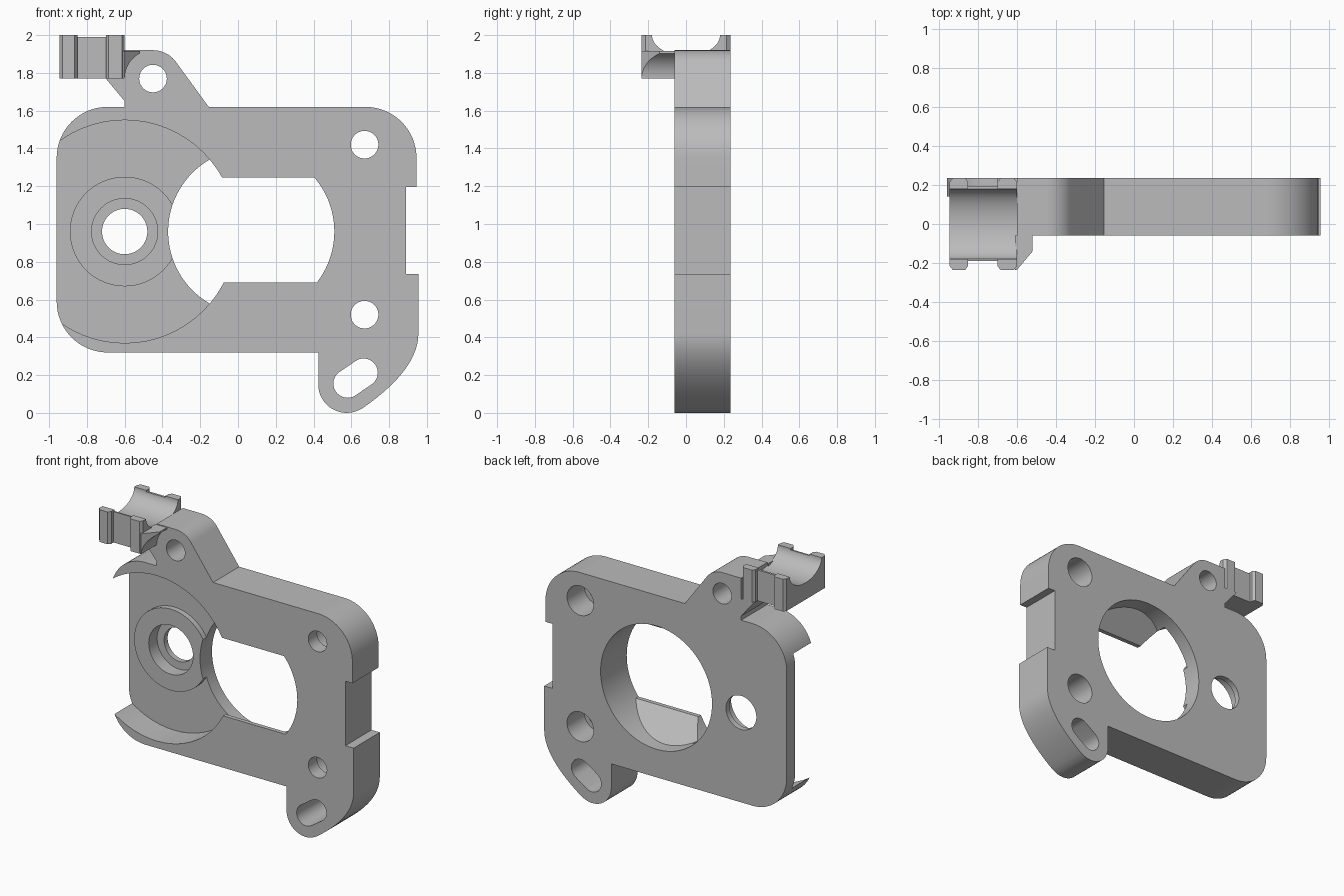
import bpy, bmesh
from math import cos, sin, radians

if "Cube" in bpy.data.objects:
    bpy.data.objects.remove(bpy.data.objects["Cube"])

grey = bpy.data.materials.new("plain grey")
grey.use_nodes = True
grey.diffuse_color = (0.5, 0.5, 0.5, 1)
grey.node_tree.nodes["Principled BSDF"].inputs["Base Color"].default_value = (0.5, 0.5, 0.5, 1)

FRONT, BACK = -0.06, 0.235


def arc(cx, cz, r, a0, a1, n=16, rz=None):
    rz = rz or r
    angles = [radians(a0 + (a1 - a0) * i / n) for i in range(n + 1)]
    return [(cx + r * cos(a), cz + rz * sin(a)) for a in angles]


def circle(cx, cz, r, n=64):
    return arc(cx, cz, r, 0, 360, n)[:-1]


def bend(a, b, c, n=14):
    ts = [i / n for i in range(n + 1)]
    return [tuple((1 - t) ** 2 * p + 2 * t * (1 - t) * q + t * t * s
                  for p, q, s in zip(a, b, c)) for t in ts]


def prism(name, pts, lo, hi, axis="y"):
    """Extrude a profile: (x,z) along y, (y,z) along x, or (x,y) along z."""
    place = {"y": lambda p, d: (p[0], d, p[1]),
             "x": lambda p, d: (d, p[0], p[1]),
             "z": lambda p, d: (p[0], p[1], d)}[axis]
    bm = bmesh.new()
    rings = [[bm.verts.new(place(p, d)) for p in pts] for d in (lo, hi)]
    for ring in rings:
        bm.faces.new(ring)
    for i in range(len(pts)):
        j = (i + 1) % len(pts)
        bm.faces.new((rings[0][i], rings[0][j], rings[1][j], rings[1][i]))
    bmesh.ops.recalc_face_normals(bm, faces=bm.faces)
    mesh = bpy.data.meshes.new(name)
    bm.to_mesh(mesh)
    bm.free()
    mesh.materials.append(grey)
    obj = bpy.data.objects.new(name, mesh)
    bpy.context.collection.objects.link(obj)
    return obj


def box(name, x0, x1, y0, y1, z0, z1):
    return prism(name, [(x0, z0), (x1, z0), (x1, z1), (x0, z1)], y0, y1)


def combine(obj, other, operation="DIFFERENCE"):
    mod = obj.modifiers.new(operation.lower(), "BOOLEAN")
    mod.operation, mod.solver, mod.object = operation, "EXACT", other
    bpy.context.view_layer.objects.active = obj
    bpy.ops.object.modifier_apply(modifier=mod.name)
    bpy.data.objects.remove(other)


def bore(obj, cx, cz, r, lo=-0.5, hi=0.5):
    combine(obj, prism("bore", circle(cx, cz, r), lo, hi))


# Plate outline, clockwise from the left edge, with top tab, side notch and foot
outline = (arc(-0.69, 1.35, 0.27, 180, 90)
           + [(-0.6, 1.62), (-0.6, 1.92)]
           + arc(-0.45, 1.77, 0.15, 90, 35)
           + [(-0.155, 1.62)]
           + arc(0.675, 1.35, 0.27, 90, 0)
           + [(0.945, 1.195), (0.89, 1.195), (0.89, 0.735), (0.955, 0.735)]
           + bend((0.955, 0.42), (0.955, 0.23), (0.66, 0.025))
           + arc(0.575, 0.15, 0.15, -60, -180)
           + [(0.425, 0.32)]
           + arc(-0.69, 0.59, 0.27, 270, 180))
plate = prism("plate", outline, FRONT, BACK)

# Round recess with a low boss and a stepped hole
bore(plate, -0.6, 0.96, 0.59, -0.5, 0.14)
combine(plate, prism("boss", circle(-0.6, 0.96, 0.29), 0.1, 0.2), "UNION")
bore(plate, -0.6, 0.96, 0.175, -0.5, 0.195)
bore(plate, -0.6, 0.96, 0.12)

# Main opening: round at the back, narrowed by sloping lips at the front
opening = prism("opening", circle(0.07, 0.96, 0.44, 96), -0.5, 0.5)
lips = prism("lips", [(-0.6, 0.69), (-0.03, 0.69), (0.16, 0.5), (0.6, 0.5),
                      (0.6, 1.435), (0.16, 1.435), (-0.03, 1.245), (-0.6, 1.245)],
             -1, 1, "x")
combine(opening, lips, "INTERSECT")
combine(plate, opening)

# Screw holes, counterbored from the back, and the tab hole
for z in (1.42, 0.52):
    bore(plate, 0.67, z, 0.073)
    bore(plate, 0.67, z, 0.105, 0.04, 0.5)
bore(plate, -0.45, 1.77, 0.073)

# Slanted slot in the foot
slot = arc(0.58, 0.155, 0.075, 123, 303) + arc(0.665, 0.213, 0.075, -57, 123)
combine(plate, prism("slot", slot, -0.5, 0.5))

# Cable clip: waisted block with a trough along x
clip = box("cable_clip", -0.945, -0.6, -0.19, 0.195, 1.77, 1.99)
for x0, x1 in ((-0.945, -0.85), (-0.7, -0.6)):
    post = [(x0, -0.215), (x0 + 0.015, -0.235), (x1 - 0.015, -0.235), (x1, -0.215),
            (x1, 0.215), (x1 - 0.015, 0.235), (x0 + 0.015, 0.235), (x0, 0.215)]
    combine(clip, prism("post", post, 1.77, 2.0, "z"), "UNION")
trough = [(0.18, 2.2)] + arc(0, 2.0, 0.18, 0, -180, 32, 0.11) + [(-0.18, 2.2)]
combine(clip, prism("trough", trough, -1.2, -0.3, "x"))

# Front web joining clip and tab, cleared around the tab hole
web = prism("clip_web", [(-0.61, -0.235), (-0.6, -0.235), (-0.52, -0.14),
                         (-0.52, FRONT), (-0.61, FRONT)], 1.77, 1.915, "z")
bore(web, -0.45, 1.77, 0.15)

# Gusset under the clip
gusset = prism("clip_gusset", [(-0.7, 1.77), (-0.6, 1.77), (-0.6, 1.65)], FRONT, BACK)

for obj in (plate, clip, web, gusset):
    bpy.ops.object.select_all(action="DESELECT")
    obj.select_set(True)
    bpy.context.view_layer.objects.active = obj
    bpy.ops.object.shade_smooth_by_angle(angle=radians(30))
